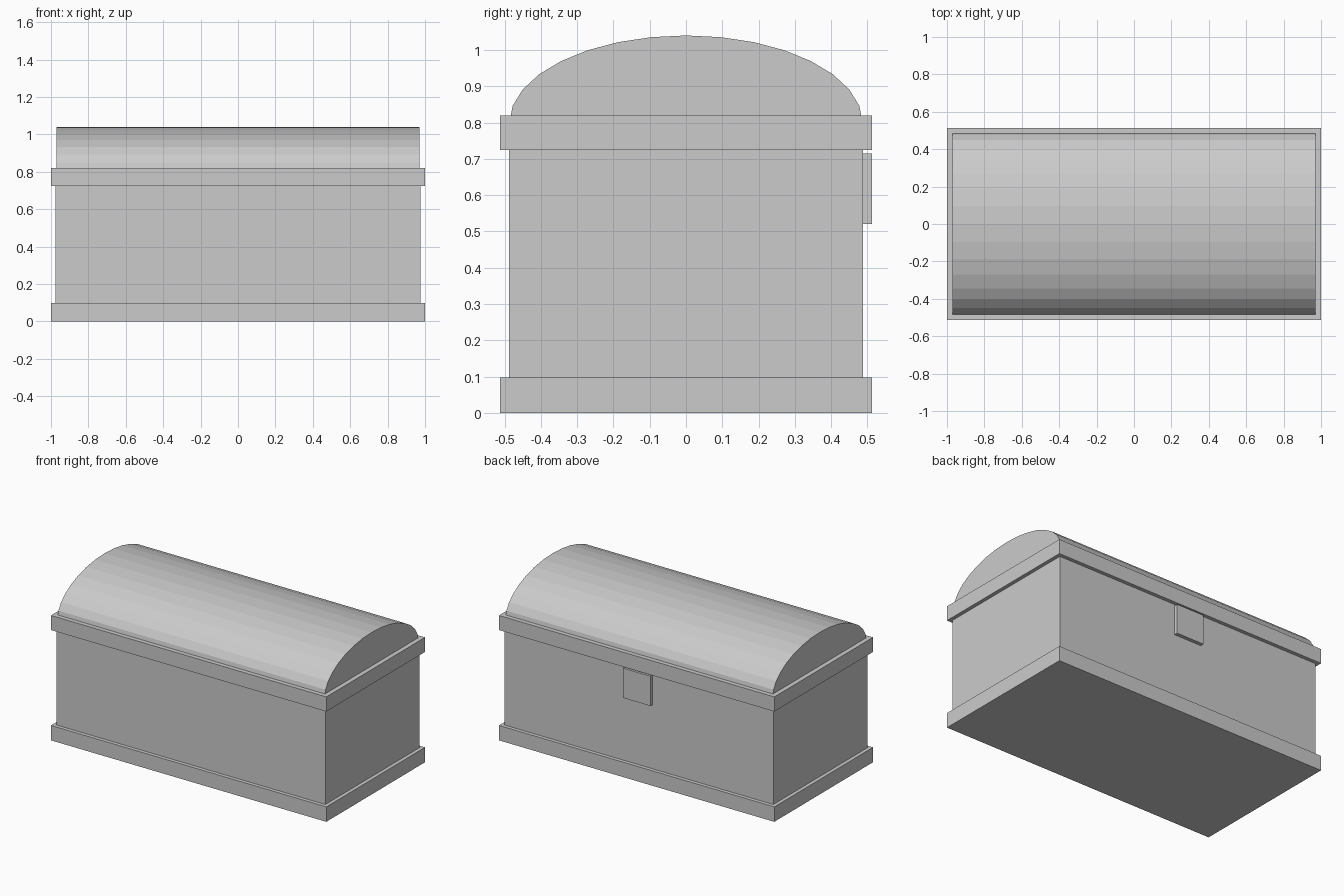
import bpy, bmesh, math

if "Cube" in bpy.data.objects:
    bpy.data.objects.remove(bpy.data.objects["Cube"])


def make_object(name, bm):
    bmesh.ops.recalc_face_normals(bm, faces=bm.faces)
    mesh = bpy.data.meshes.new(name)
    bm.to_mesh(mesh)
    bm.free()
    obj = bpy.data.objects.new(name, mesh)
    bpy.context.collection.objects.link(obj)
    return obj


def box(name, half_x, y0, y1, z0, z1):
    bm = bmesh.new()
    bmesh.ops.create_cube(bm, size=1)
    bmesh.ops.scale(bm, vec=(2 * half_x, y1 - y0, z1 - z0), verts=bm.verts)
    bmesh.ops.translate(bm, vec=(0, (y0 + y1) / 2, (z0 + z1) / 2), verts=bm.verts)
    return make_object(name, bm)


# Chest body with projecting bands at the base and under the lid
box("body", 0.976, -0.488, 0.488, 0.05, 0.77)
box("base_band", 1.0, -0.512, 0.512, 0.0, 0.098)
box("rim_band", 1.0, -0.512, 0.512, 0.724, 0.82)

# Latch plate on the back (+y) side
box("latch", 0.1, 0.48, 0.512, 0.52, 0.715)

# Barrel lid: half-ellipse profile extruded along x, its foot sunk in the rim
SEGMENTS = 16
HALF_X, RADIUS_Y, HEIGHT, FOOT_Z = 0.97, 0.487, 0.241, 0.799
bm = bmesh.new()
profile = []
for i in range(SEGMENTS + 1):
    a = math.pi * i / SEGMENTS
    profile.append(bm.verts.new((-HALF_X, RADIUS_Y * math.cos(a), FOOT_Z + HEIGHT * math.sin(a))))
end = bm.faces.new(profile)
extruded = bmesh.ops.extrude_face_region(bm, geom=[end], use_keep_orig=True)
moved = [v for v in extruded["geom"] if isinstance(v, bmesh.types.BMVert)]
bmesh.ops.translate(bm, vec=(2 * HALF_X, 0, 0), verts=moved)
make_object("barrel_lid", bm)
